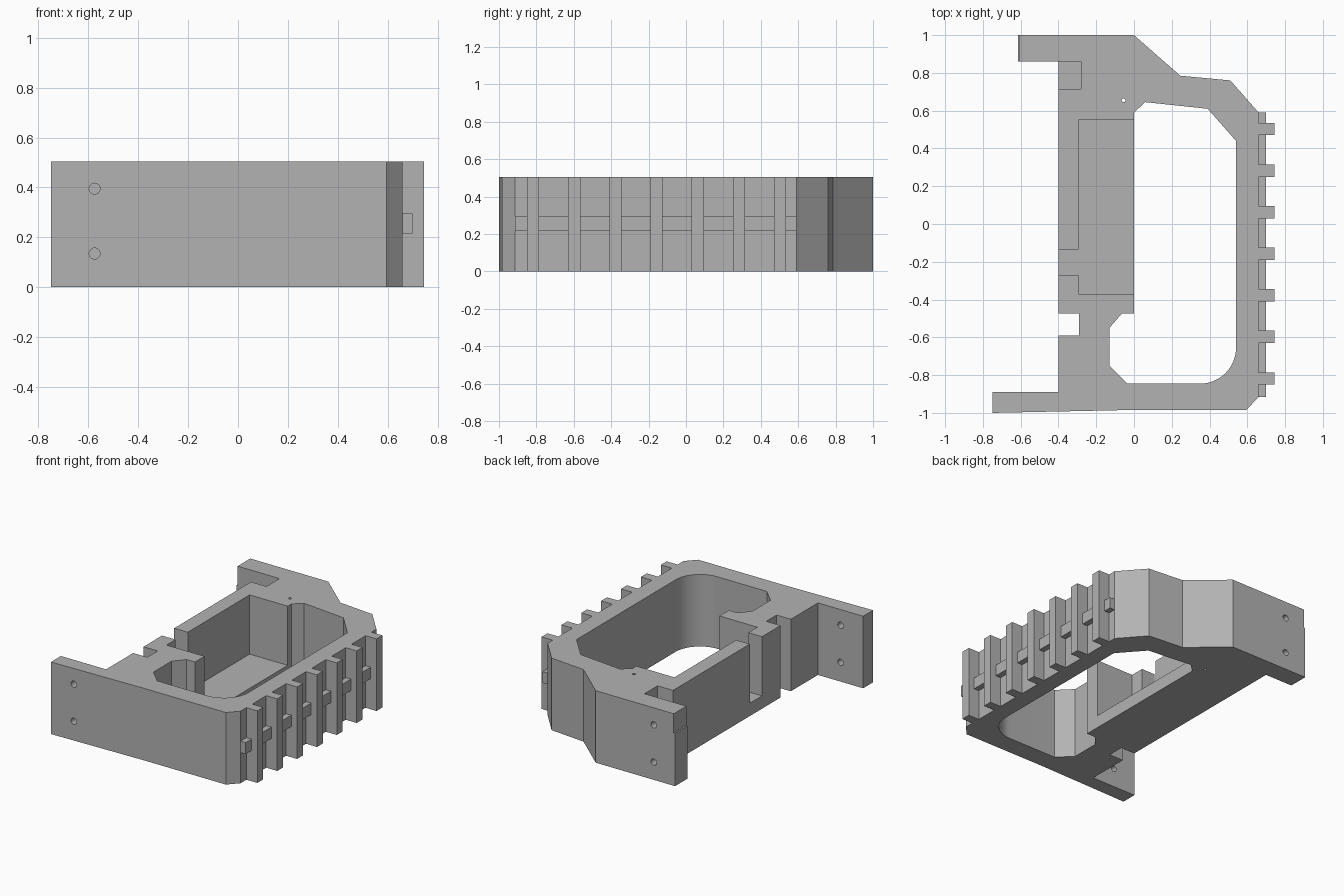
import bpy
import bmesh
import math
from mathutils import Matrix

if "Cube" in bpy.data.objects:
    bpy.data.objects.remove(bpy.data.objects["Cube"], do_unlink=True)

H = 0.505       # full height
FLOOR = 0.09    # thickness under the pockets

grey = bpy.data.materials.new("mid grey")
grey.use_nodes = True
grey.diffuse_color = (0.45, 0.45, 0.45, 1)
grey.node_tree.nodes["Principled BSDF"].inputs["Base Color"].default_value = (0.45, 0.45, 0.45, 1)


def finish(name, bm):
    bmesh.ops.recalc_face_normals(bm, faces=bm.faces)
    mesh = bpy.data.meshes.new(name)
    bm.to_mesh(mesh)
    bm.free()
    mesh.materials.append(grey)
    obj = bpy.data.objects.new(name, mesh)
    bpy.context.collection.objects.link(obj)
    return obj


def prism(name, outline, z0, z1):
    bm = bmesh.new()
    face = bm.faces.new([bm.verts.new((x, y, z0)) for x, y in outline])
    out = bmesh.ops.extrude_face_region(bm, geom=[face])
    top = [v for v in out["geom"] if isinstance(v, bmesh.types.BMVert)]
    bmesh.ops.translate(bm, verts=top, vec=(0, 0, z1 - z0))
    return finish(name, bm)


def box(name, x0, x1, y0, y1, z0, z1):
    return prism(name, [(x0, y0), (x1, y0), (x1, y1), (x0, y1)], z0, z1)


def rod(name, centre, radius, length, along_y):
    bm = bmesh.new()
    turn = Matrix.Rotation(math.pi / 2 if along_y else 0, 4, "X")
    bmesh.ops.create_cone(bm, cap_ends=True, segments=24, radius1=radius, radius2=radius,
                          depth=length, matrix=Matrix.Translation(centre) @ turn)
    return finish(name, bm)


def cut(target, cutter):
    cutter.hide_render = True
    mod = target.modifiers.new("cut", "BOOLEAN")
    mod.operation = "DIFFERENCE"
    mod.solver = "EXACT"
    mod.object = cutter
    bpy.ops.object.select_all(action="DESELECT")
    bpy.context.view_layer.objects.active = target
    target.select_set(True)
    bpy.ops.object.modifier_apply(modifier=mod.name)
    bpy.data.objects.remove(cutter, do_unlink=True)


# Frame body with its two flanges
body = prism("frame_body", [
    (-0.605, 1), (0, 1), (0.245, 0.785), (0.51, 0.76), (0.66, 0.59), (0.66, -0.915),
    (0.595, -0.985), (-0.04, -0.985), (-0.75, -1), (-0.75, -0.89), (-0.4, -0.89),
    (-0.4, -0.59), (-0.29, -0.59), (-0.29, -0.475), (-0.4, -0.475), (-0.4, 0.86),
    (-0.605, 0.86)], 0, H)

# Large through opening with one rounded corner
arc = [(0.35 + 0.19 * math.cos(a), -0.655 + 0.19 * math.sin(a))
       for a in [-math.pi / 2 * i / 16 for i in range(17)]]
cut(body, prism("opening_cutter", [(0, 0.59), (0.06, 0.645), (0.39, 0.61), (0.54, 0.44)] + arc + [
    (-0.035, -0.845), (-0.13, -0.75), (-0.13, -0.55), (-0.065, -0.475), (0, -0.475)], -0.1, H + 0.1))

# Side pocket, its wall slot and the corner notch
cut(body, box("pocket_cutter", -0.295, 0.1, -0.37, 0.55, FLOOR, H + 0.1))
cut(body, box("slot_cutter", -0.5, -0.2, -0.27, -0.135, FLOOR, H + 0.1))
cut(body, box("notch_cutter", -0.5, -0.28, 0.715, 0.86, FLOOR, H + 0.1))

# Screw holes and pin hole
for z in (0.135, 0.395):
    cut(body, rod("front_hole_cutter", (-0.575, -0.945, z), 0.022, 0.3, True))
    cut(body, rod("back_hole_cutter", (-0.45, 0.93, z - 0.01), 0.022, 0.3, True))
cut(body, rod("pin_hole_cutter", (-0.055, 0.655, H / 2), 0.01, 1, False))

bpy.ops.object.select_all(action="DESELECT")
body.select_set(True)
bpy.context.view_layer.objects.active = body
bpy.ops.object.shade_smooth_by_angle(angle=math.radians(20))

# Small step on the back flange end
box("flange_step", -0.615, -0.605, 0.86, 1, 0, 0.37)

# Grip ribs and the strip that links them
for i in range(7):
    y = -0.85 + 0.22 * i
    box(f"grip_rib_{i + 1}", 0.655, 0.745, y, y + 0.065, 0, H)
box("grip_strip", 0.655, 0.70, -0.915, 0.59, 0.215, 0.295)
